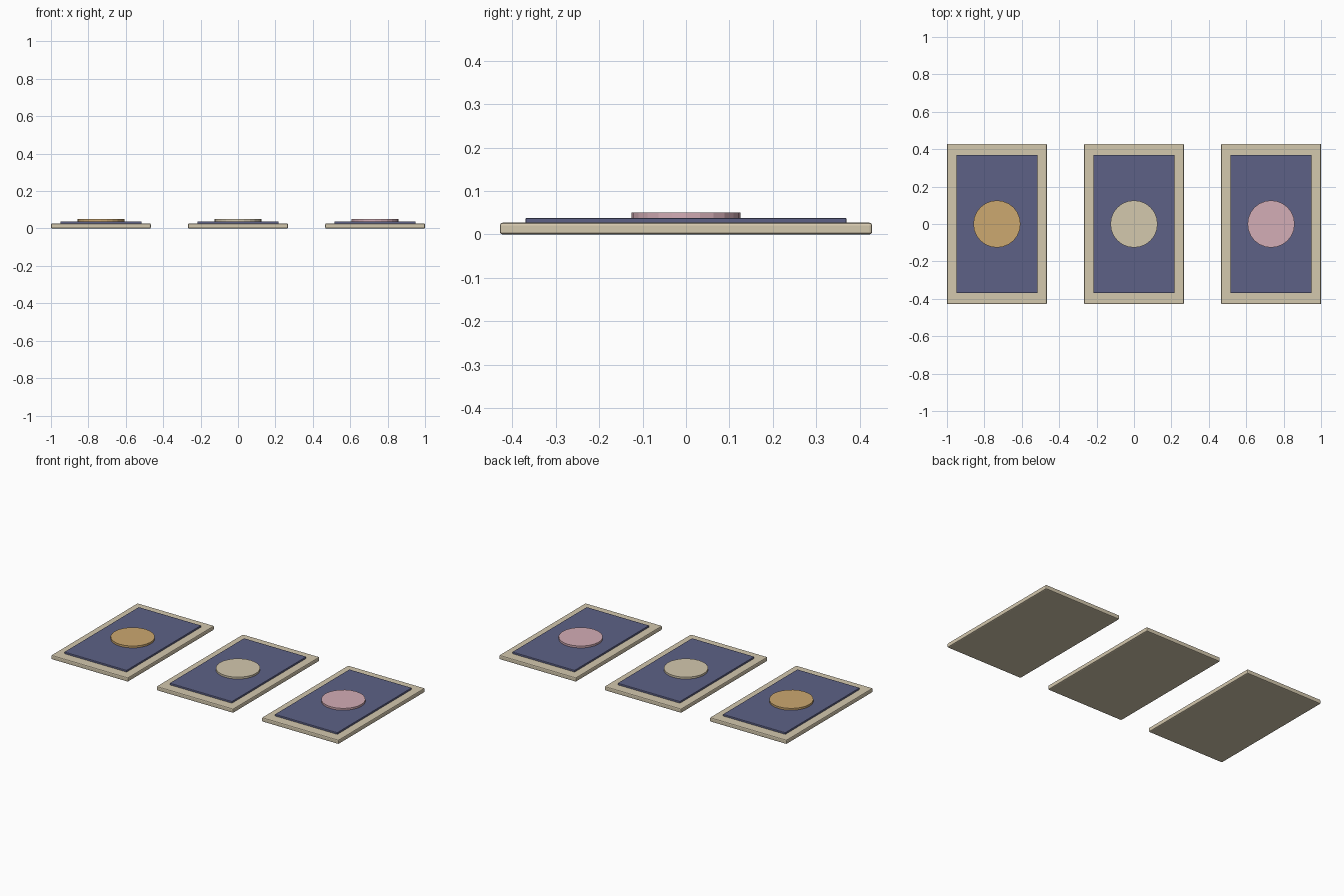
import bpy, bmesh
from mathutils import Matrix

if "Cube" in bpy.data.objects:
    bpy.data.objects.remove(bpy.data.objects["Cube"])


def srgb(r, g, b):
    f = lambda c: c / 12.92 if c <= 0.04045 else ((c + 0.055) / 1.055) ** 2.4
    return (f(r / 255), f(g / 255), f(b / 255), 1.0)


def material(name, rgb):
    m = bpy.data.materials.new(name)
    m.diffuse_color = srgb(*rgb)
    m.use_nodes = True
    m.node_tree.nodes["Principled BSDF"].inputs["Base Color"].default_value = m.diffuse_color
    return m


cream = material("cream", (212, 200, 174))
navy = material("slate_blue", (93, 97, 134))
gold = material("gold", (204, 168, 112))
pink = material("pink", (212, 173, 182))


def finish(bm, name, mat, loc, bevel, segments):
    mesh = bpy.data.meshes.new(name)
    bm.to_mesh(mesh)
    bm.free()
    mesh.materials.append(mat)
    ob = bpy.data.objects.new(name, mesh)
    ob.location = loc
    bpy.context.collection.objects.link(ob)
    if bevel:
        mod = ob.modifiers.new("soft_edges", 'BEVEL')
        mod.width = bevel
        mod.segments = segments
        mod.limit_method = 'ANGLE'
    return ob


def slab(name, mat, x, size_x, size_y, z0, z1, bevel):
    bm = bmesh.new()
    bmesh.ops.create_cube(bm, size=1, matrix=Matrix.Diagonal((size_x, size_y, z1 - z0, 1)))
    return finish(bm, name, mat, (x, 0, (z0 + z1) / 2), bevel, 2)


def disc(name, mat, x, radius, z0, z1):
    bm = bmesh.new()
    bmesh.ops.create_cone(bm, cap_ends=True, segments=24, radius1=radius,
                          radius2=radius, depth=z1 - z0)
    return finish(bm, name, mat, (x, 0, (z0 + z1) / 2), 0, 1)


# three cards in a row: border plate, inset panel, round emblem
for label, x, mat in (("left", -0.733, gold), ("middle", 0, cream), ("right", 0.733, pink)):
    slab(f"{label}_card_border", cream, x, 0.534, 0.858, 0, 0.027, 0.006)
    slab(f"{label}_card_panel", navy, x, 0.434, 0.74, 0.02, 0.038, 0.003)
    disc(f"{label}_card_emblem", mat, x, 0.126, 0.034, 0.05)
